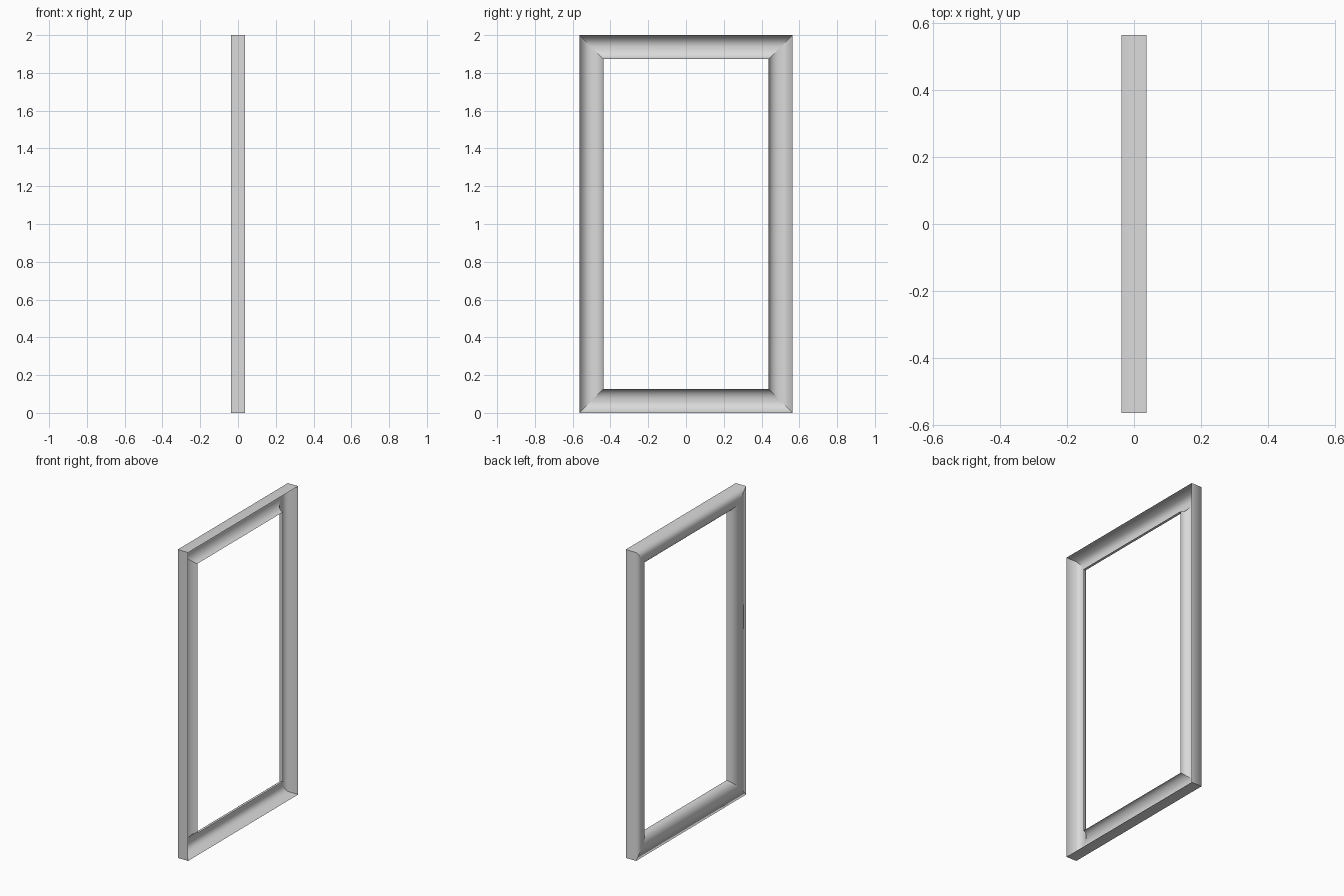
import bpy, bmesh, math

if "Cube" in bpy.data.objects:
    bpy.data.objects.remove(bpy.data.objects["Cube"], do_unlink=True)

HALF_W, HEIGHT = 0.564, 2.0      # outer size of the frame
HALF_T, FACE = 0.037, 0.126      # half thickness, face width
ROUND_START, LIP_X = 0.064, 0.016
STEPS = 8

grey = bpy.data.materials.new("light_grey")
grey.use_nodes = True
colour = (0.7, 0.7, 0.7, 1)
grey.diffuse_color = colour
grey.node_tree.nodes["Principled BSDF"].inputs["Base Color"].default_value = colour

# Open moulding profile: (inset from outer edge, x)
profile = [(0, HALF_T), (0, -HALF_T)]
for i in range(STEPS + 1):
    a = math.pi / 2 * i / STEPS
    profile.append((ROUND_START + (FACE - ROUND_START) * math.sin(a),
                    -HALF_T + (LIP_X + HALF_T) * (1 - math.cos(a))))


def corner(sy, top, inset, x):
    return (x, sy * (HALF_W - inset), HEIGHT - inset if top else inset)


# One mitred length of moulding between two frame corners
def rail(name, start, end):
    bm = bmesh.new()
    rows = [[bm.verts.new(corner(*c, d, x)) for c in (start, end)]
            for d, x in profile]
    for r, s in zip(rows, rows[1:]):
        bm.faces.new((r[0], r[1], s[1], s[0])).smooth = True
    bm.normal_update()
    # Outer wall must face away from the opening
    bm.faces.ensure_lookup_table()
    wall = bm.faces[0]
    centre = wall.calc_center_median()
    if wall.normal.y * centre.y + wall.normal.z * (centre.z - HEIGHT / 2) < 0:
        bmesh.ops.reverse_faces(bm, faces=bm.faces[:])
    mesh = bpy.data.meshes.new(name)
    bm.to_mesh(mesh)
    bm.free()
    mesh.materials.append(grey)
    bpy.context.collection.objects.link(bpy.data.objects.new(name, mesh))


corners = [(-1, False), (1, False), (1, True), (-1, True)]
names = ["bottom_rail", "back_stile", "top_rail", "front_stile"]
for i, name in enumerate(names):
    rail(name, corners[i], corners[(i + 1) % len(corners)])
